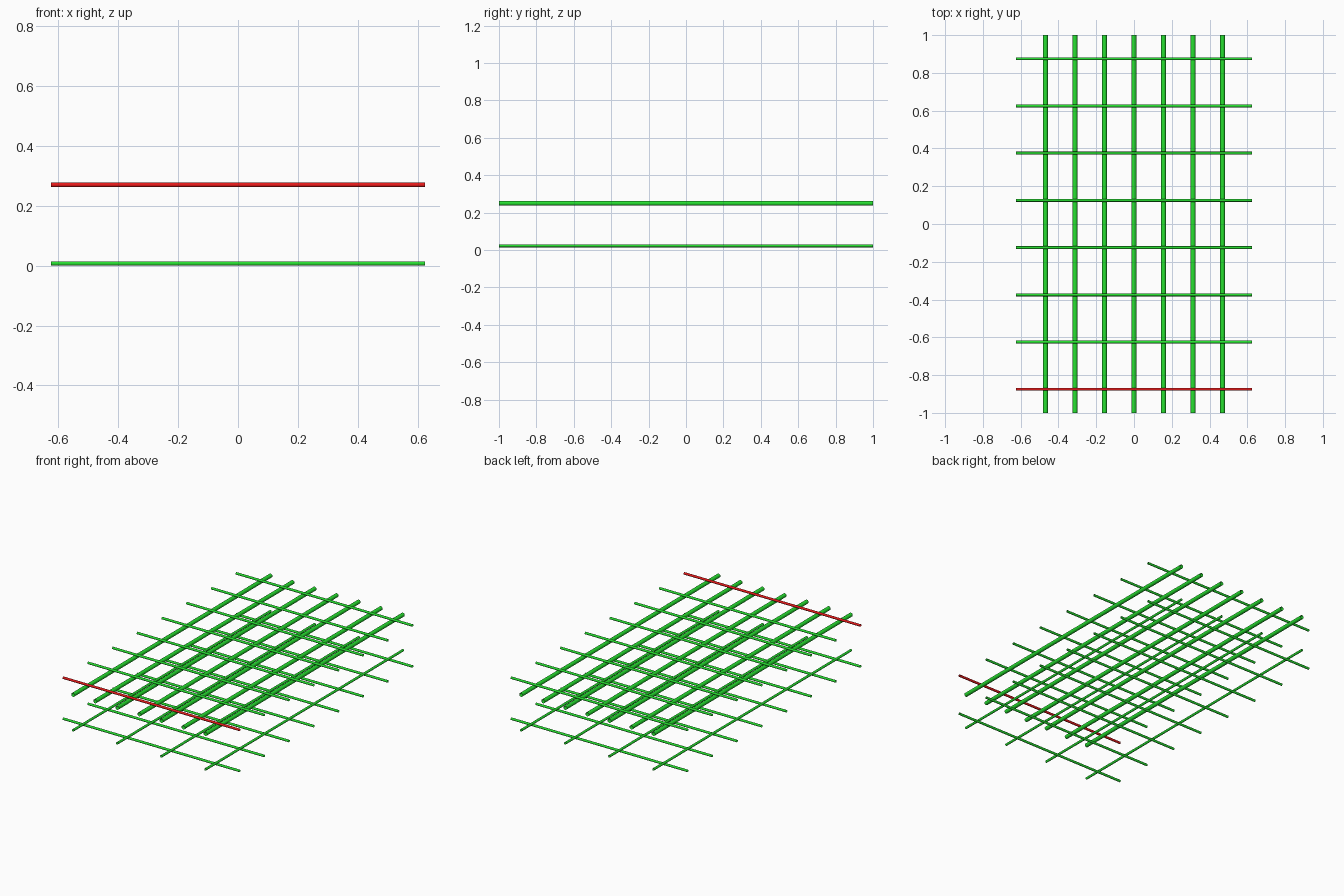
import bpy
from math import pi

if "Cube" in bpy.data.objects:
    bpy.data.objects.remove(bpy.data.objects["Cube"])


def paint(name, color):
    m = bpy.data.materials.new(name)
    m.diffuse_color = color
    m.use_nodes = True
    m.node_tree.nodes["Principled BSDF"].inputs["Base Color"].default_value = m.diffuse_color
    return m


green = paint("green", (0.02, 0.75, 0.03, 1))
red = paint("red", (0.8, 0.01, 0.01, 1))


def bar(name, radius, length, loc, along_x, mat):
    # open-ended round bar lying along x or y
    rot = (0, pi / 2, 0) if along_x else (pi / 2, 0, 0)
    bpy.ops.mesh.primitive_cylinder_add(vertices=16, radius=radius, depth=length,
                                        end_fill_type='NOTHING', location=loc, rotation=rot)
    o = bpy.context.object
    o.name = name
    o.data.materials.append(mat)
    bpy.ops.object.shade_smooth_by_angle()


THIN, THICK = 0.0075, 0.0125
WIDTH, LENGTH = 1.25, 2.0
Z_TOP = 0.25

# cross bars of both mats; the front bar of the upper mat is red
for i in range(8):
    y = -0.875 + 0.25 * i
    bar("lower_cross_bar", THIN, WIDTH, (0, y, THIN), True, green)
    bar("upper_cross_bar", THIN, WIDTH, (0, y, Z_TOP + THICK + THIN), True,
        red if i == 0 else green)

# thick long bars of the upper mat
for i in range(7):
    bar("upper_long_bar", THICK, LENGTH, ((i - 3) * 0.15625, 0, Z_TOP), False, green)

# thin long bars of the lower mat
for i in range(4):
    bar("lower_long_bar", THIN, LENGTH, ((i - 1.5) * 0.3125, 0, 3 * THIN), False, green)
